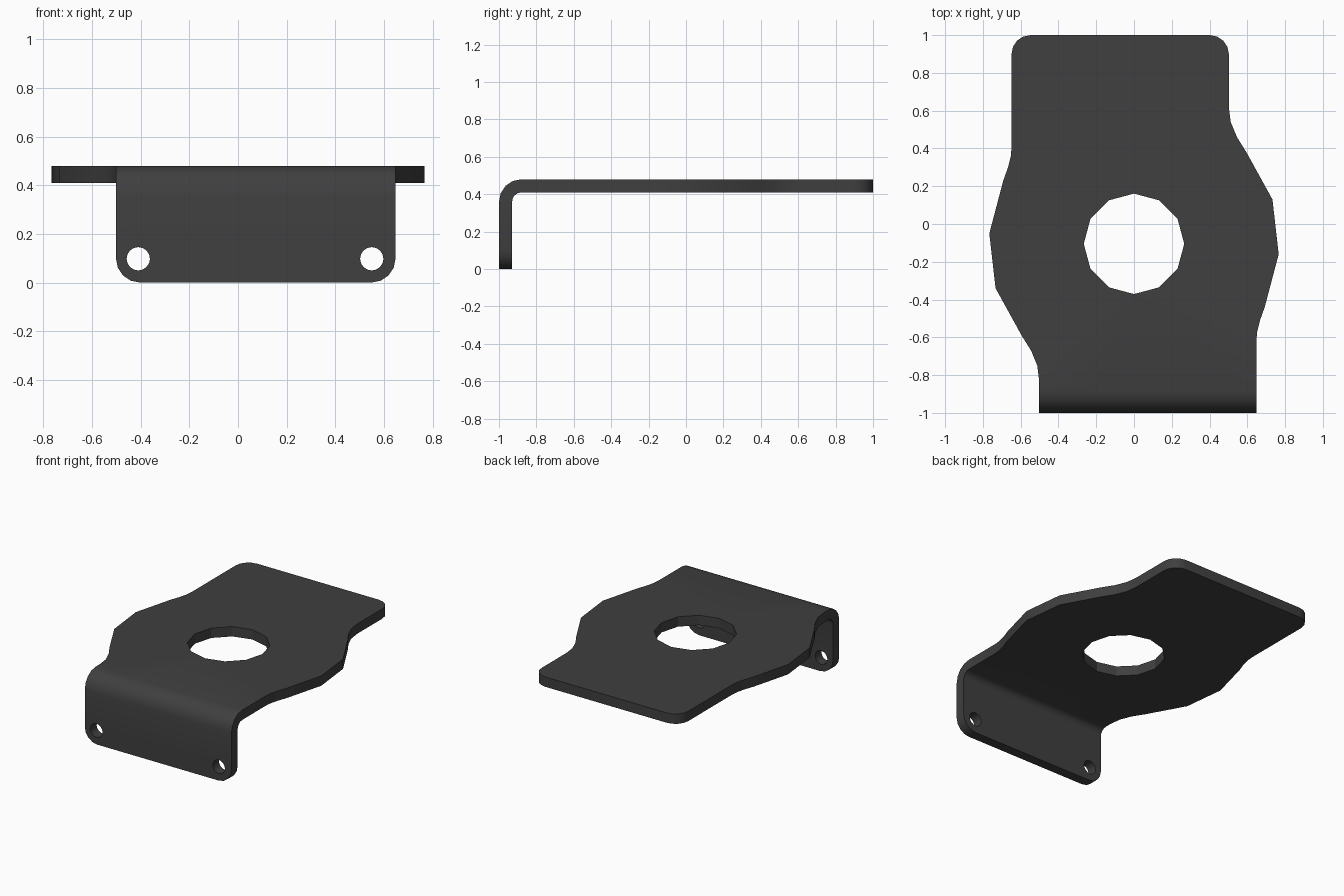
import bpy, bmesh
from math import sin, cos, pi, radians
from mathutils import Vector

if "Cube" in bpy.data.objects:
    bpy.data.objects.remove(bpy.data.objects["Cube"])

R, T = 0.12, 0.07            # outer bend radius, sheet thickness
TOP, Y0 = 0.48, -1 + R       # top height, start of the bend
ARC = R * pi / 2
Z0 = TOP - R                 # height where the bend ends
CY = -0.105                  # centre of the big hole


def flat(z):
    """Unfolded position of a flange height."""
    return Y0 - ARC - (Z0 - z)


def arc(cx, cy, r, start, end, n):
    return [(cx + r * cos(radians(start + (end - start) * i / n)),
             cy + r * sin(radians(start + (end - start) * i / n))) for i in range(n + 1)]


def ring(cx, cy, r, n):
    return arc(cx, cy, r, 0, 360, n)[:-1]


# Unfolded outline, clockwise; the left side is the right side turned half round
side = [(.502, .62), (.512, .54), (.545, .46), (.595, .38), (.733, .13),
        (.766, -.16), (.692, -.44), (.667, -.51), (.652, -.57), (.648, -.62)]
turned = [(-x, 2 * CY - y) for x, y in side]
outline = (arc(.402, .9, .1, 90, 0, 4) + side
           + arc(.548, flat(.1), .1, 0, -90, 4)
           + arc(-.402, flat(.1), .1, -90, -180, 4) + turned
           + arc(-.548, .9, .1, 180, 90, 4))
holes = [ring(0, CY, .266, 12), ring(-.41, flat(.098), .048, 16), ring(.55, flat(.098), .048, 16)]

# Flat sheet with holes
bm = bmesh.new()
for loop in [outline] + holes:
    vs = [bm.verts.new((x, y, 0)) for x, y in loop]
    for i, v in enumerate(vs):
        bm.edges.new((v, vs[i - 1]))
bmesh.ops.triangle_fill(bm, use_beauty=True, use_dissolve=False, edges=bm.edges[:], normal=(0, 0, 1))

# Bend lines
for i in range(5):
    bmesh.ops.bisect_plane(bm, geom=bm.verts[:] + bm.edges[:] + bm.faces[:],
                           plane_co=(0, Y0 - ARC * i / 4, 0), plane_no=(0, 1, 0), dist=1e-5)

# Thickness
res = bmesh.ops.extrude_face_region(bm, geom=bm.faces[:], use_keep_orig=True)
bmesh.ops.translate(bm, vec=(0, 0, -T), verts=[g for g in res["geom"] if isinstance(g, bmesh.types.BMVert)])

# Fold the flange down
for v in bm.verts:
    x, s, w = v.co
    d = Y0 - s
    if d <= 0:
        v.co = Vector((x, s, TOP + w))
    elif d < ARC:
        a = d / R
        v.co = Vector((x, Y0 - (R + w) * sin(a), Z0 + (R + w) * cos(a)))
    else:
        v.co = Vector((x, -1 - w, Z0 - (d - ARC)))
bmesh.ops.recalc_face_normals(bm, faces=bm.faces[:])

mesh = bpy.data.meshes.new("bent_bracket")
bm.to_mesh(mesh)
bm.free()
bracket = bpy.data.objects.new("bent_bracket", mesh)
bpy.context.collection.objects.link(bracket)
mat = bpy.data.materials.new("dark_metal")
mat.diffuse_color = (0.05, 0.05, 0.05, 1)
mat.use_nodes = True
mat.node_tree.nodes["Principled BSDF"].inputs["Base Color"].default_value = mat.diffuse_color
mesh.materials.append(mat)

bpy.context.view_layer.objects.active = bracket
bracket.select_set(True)
bpy.ops.object.shade_smooth_by_angle(angle=radians(26))
